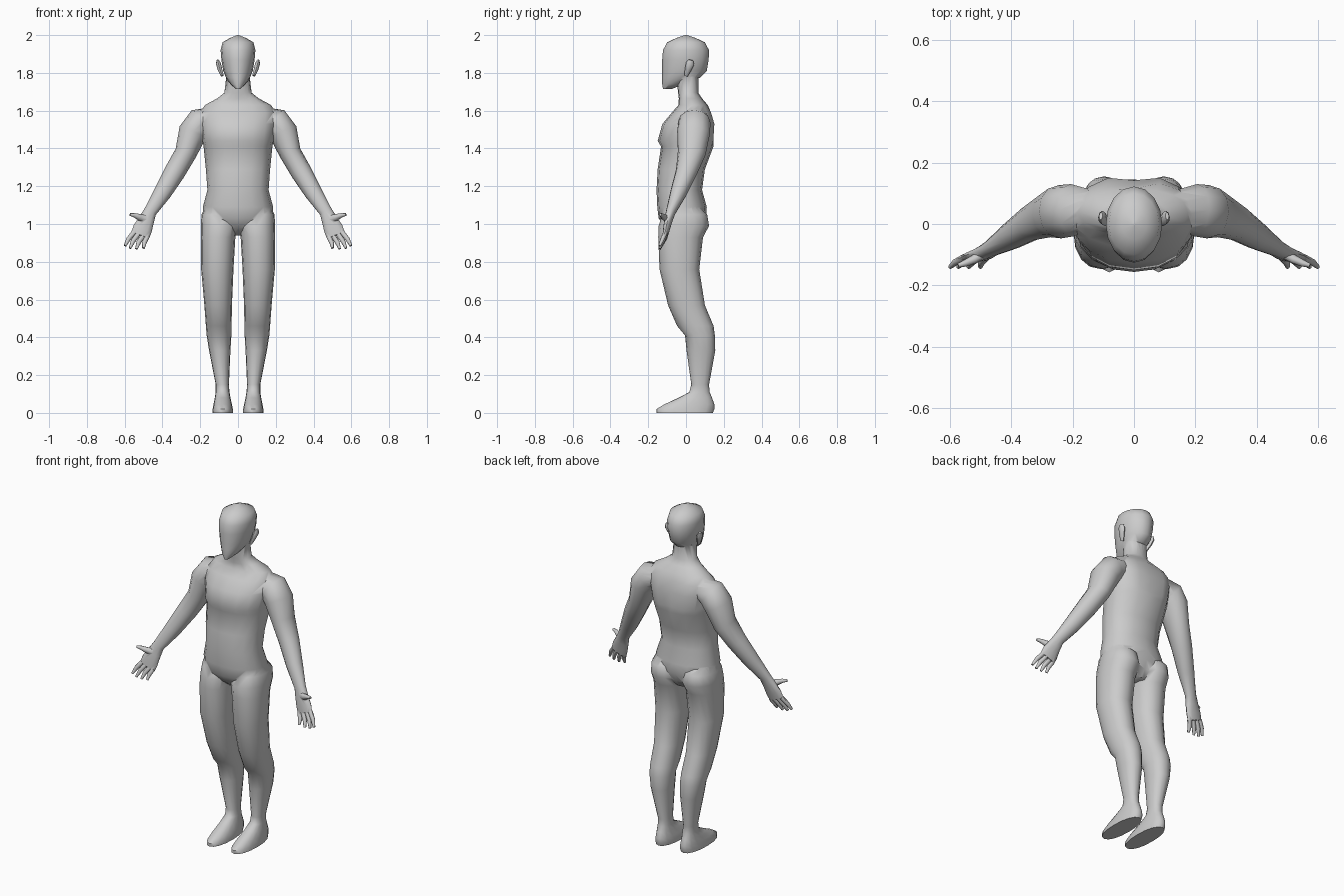
import bpy, bmesh, math
from mathutils import Vector

if "Cube" in bpy.data.objects:
    bpy.data.objects.remove(bpy.data.objects["Cube"])

parts = bpy.data.collections.new("body_parts")
bpy.context.scene.collection.children.link(parts)


def loft(name, rings, n=16, power=2.2):
    """Closed skin through rings of (centre, half axis u, half axis v)."""
    bm = bmesh.new()
    loops = []
    for c, u, v in rings:
        loop = []
        for i in range(n):
            a = 2 * math.pi * i / n
            ca, sa = math.cos(a), math.sin(a)
            ca = math.copysign(abs(ca) ** (2 / power), ca)
            sa = math.copysign(abs(sa) ** (2 / power), sa)
            loop.append(bm.verts.new(c + u * ca + v * sa))
        loops.append(loop)
    for p, q in zip(loops, loops[1:]):
        for i in range(n):
            j = (i + 1) % n
            bm.faces.new((p[i], p[j], q[j], q[i]))
    bm.faces.new(loops[0])
    bm.faces.new(loops[-1])
    bmesh.ops.recalc_face_normals(bm, faces=bm.faces)
    mesh = bpy.data.meshes.new(name)
    bm.to_mesh(mesh)
    bm.free()
    ob = bpy.data.objects.new(name, mesh)
    parts.objects.link(ob)
    return ob


def stack(name, rows, s=1, n=16, power=2.2):
    """Horizontal rings: z, x inner, x outer, y front, y back."""
    rings = []
    for z, xi, xo, yf, yb in rows:
        rings.append((Vector((s * (xi + xo) / 2, (yf + yb) / 2, z)),
                      Vector(((xo - xi) / 2, 0, 0)), Vector((0, (yb - yf) / 2, 0))))
    return loft(name, rings, n, power)


def tube(name, rows, s=1, n=12, power=2.1):
    """Rings square to a path: x, y, z, half width, half depth."""
    pts = [Vector((s * r[0], r[1], r[2])) for r in rows]
    rings = []
    for i, r in enumerate(rows):
        t = (pts[min(i + 1, len(pts) - 1)] - pts[max(i - 1, 0)]).normalized()
        u = t.cross(Vector((0, 1, 0))).normalized()
        v = t.cross(u).normalized()
        rings.append((pts[i], u * r[3], v * r[4]))
    return loft(name, rings, n, power)


# torso with chest step, shoulders and neck: z, half width, front, back
torso = stack("torso", [(z, -w, w, f, b) for z, w, f, b in [
    (.94, .05, -.06, .06), (.98, .13, -.11, .09), (1.03, .182, -.145, .105),
    (1.09, .186, -.152, .11), (1.18, .162, -.156, .085), (1.29, .17, -.15, .1),
    (1.41, .182, -.132, .145), (1.44, .188, -.15, .155), (1.53, .2, -.125, .16),
    (1.59, .2, -.075, .14), (1.63, .175, -.04, .115), (1.665, .11, -.038, .085),
    (1.695, .072, -.042, .065), (1.78, .062, -.05, .065)]])
# spine groove between the shoulder blades
for v in torso.data.vertices:
    if abs(v.co.x) < .001 and v.co.y > .1 and 1.42 < v.co.z < 1.6:
        v.co.y -= .018

# head
stack("head", [(z, -w, w, f, b) for z, w, f, b in [
    (1.715, .012, -.122, -.075), (1.74, .04, -.126, -.01), (1.775, .064, -.126, .075),
    (1.81, .078, -.126, .11), (1.87, .088, -.126, .12), (1.92, .092, -.122, .122),
    (1.962, .082, -.1, .1), (1.985, .042, -.05, .05), (2.0, .004, -.005, .005)]],
    power=2.0)

for s, side in ((1, "left"), (-1, "right")):
    # ear
    tube(side + "_ear", [(.083, .0, 1.785, .008, .01), (.096, .012, 1.82, .012, .018),
                         (.104, .022, 1.85, .013, .022), (.108, .026, 1.868, .006, .012)],
         s, 8)
    # leg and foot
    stack(side + "_leg", [
        (1.09, .05, .175, -.09, .07), (1.05, .02, .193, -.125, .112),
        (.99, .004, .197, -.145, .122), (.93, .014, .197, -.147, .09),
        (.76, .024, .195, -.14, .07), (.57, .032, .178, -.095, .1),
        (.46, .034, .17, -.047, .146), (.41, .035, .166, -.005, .153),
        (.33, .04, .153, .003, .155), (.15, .048, .118, .028, .122),
        (.11, .045, .118, .018, .125), (.08, .04, .123, -.04, .138),
        (.045, .032, .13, -.115, .15), (.02, .027, .134, -.157, .15),
        (0, .027, .136, -.155, .142)], s)
    # arm and palm
    tube(side + "_arm", [
        (.13, .05, 1.565, .055, .06), (.2, .045, 1.54, .077, .085),
        (.24, .04, 1.485, .076, .087), (.277, .03, 1.375, .058, .074),
        (.335, .002, 1.275, .056, .057), (.4, -.04, 1.165, .047, .044),
        (.465, -.08, 1.065, .034, .026), (.485, -.093, 1.02, .042, .022),
        (.505, -.103, .975, .051, .018), (.518, -.11, .94, .05, .014)], s)
    # fingers and thumb: base x, z, tip x, z
    for k, (bx, bz, tx, tz) in enumerate([(.552, .955, .598, .885), (.53, .945, .572, .872),
                                          (.505, .935, .538, .868), (.482, .93, .5, .872)]):
        mx, mz = (bx + tx) / 2 + .005, (bz + tz) / 2
        tube(f"{side}_finger_{k}", [(bx, -.109, bz, .013, .012), (mx, -.124, mz, .012, .011),
                                    (tx, -.14, tz, .007, .007)], s, 8)
    tube(side + "_thumb", [(.475, -.092, 1.025, .018, .016), (.52, -.115, 1.035, .018, .015),
                           (.55, -.128, 1.047, .011, .011), (.572, -.135, 1.05, .007, .007)], s, 8)

# weld all parts into one skin
parts.objects.unlink(torso)
bpy.context.scene.collection.objects.link(torso)
mod = torso.modifiers.new("weld_parts", 'BOOLEAN')
mod.operation, mod.operand_type, mod.solver = 'UNION', 'COLLECTION', 'EXACT'
mod.collection = parts
bpy.context.view_layer.update()
skin = bpy.data.meshes.new_from_object(torso.evaluated_get(bpy.context.evaluated_depsgraph_get()))
torso.modifiers.clear()
torso.data = skin
torso.name = "human_body"
for ob in list(parts.objects):
    bpy.data.objects.remove(ob)
bpy.data.collections.remove(parts)

bpy.context.view_layer.objects.active = torso
torso.select_set(True)
bpy.ops.object.shade_smooth_by_angle(angle=math.radians(50))
